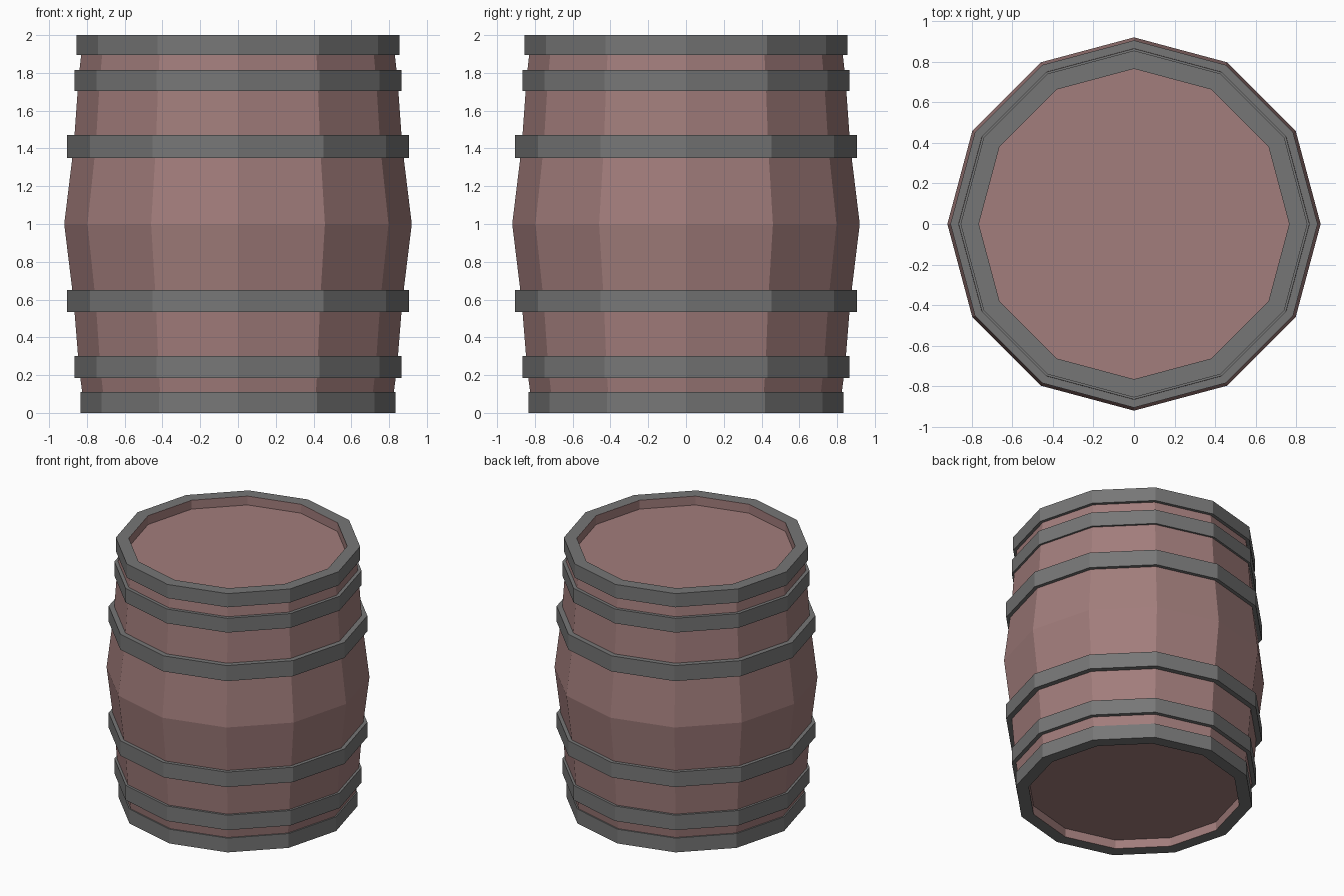
import bpy, bmesh, math

if "Cube" in bpy.data.objects:
    bpy.data.objects.remove(bpy.data.objects["Cube"])

SIDES = 12


def material(name, rgb):
    m = bpy.data.materials.new(name)
    m.diffuse_color = (*rgb, 1)
    m.use_nodes = True
    m.node_tree.nodes["Principled BSDF"].inputs["Base Color"].default_value = m.diffuse_color
    return m


def lathe(name, profile, mat, caps=False):
    """Revolve (radius, z) points into a faceted ring; caps close both ends."""
    bm = bmesh.new()
    rings = []
    for r, z in profile:
        rings.append([bm.verts.new((r * math.cos(2 * math.pi * i / SIDES),
                                    r * math.sin(2 * math.pi * i / SIDES), z))
                      for i in range(SIDES)])
    for a, b in zip(rings, rings[1:]):
        for i in range(SIDES):
            j = (i + 1) % SIDES
            bm.faces.new((a[i], a[j], b[j], b[i]))
    if caps:
        bm.faces.new(rings[0][::-1])
        bm.faces.new(rings[-1])
    me = bpy.data.meshes.new(name)
    bm.to_mesh(me)
    bm.free()
    me.materials.append(mat)
    ob = bpy.data.objects.new(name, me)
    bpy.context.collection.objects.link(ob)
    return ob


wood = material("wood", (0.36, 0.205, 0.20))
iron = material("iron", (0.183, 0.183, 0.183))

# Bulging staves, turned in at both ends to recessed heads
lathe("barrel_body", [
    (0.745, 0.07), (0.745, 0.002), (0.815, 0.002), (0.825, 0.11), (0.842, 0.24),
    (0.87, 0.59), (0.92, 1.0), (0.87, 1.41), (0.845, 1.76), (0.83, 1.9),
    (0.82, 1.998), (0.765, 1.998), (0.765, 1.93)], wood, caps=True)

# Hoops around the staves
for name, r, z0, z1 in [("lower_hoop", 0.865, 0.185, 0.30),
                        ("lower_middle_hoop", 0.905, 0.535, 0.65),
                        ("upper_middle_hoop", 0.905, 1.35, 1.47),
                        ("upper_hoop", 0.865, 1.705, 1.815)]:
    lathe(name, [(r - 0.06, z0), (r, z0), (r, z1), (r - 0.06, z1)], iron)

# End hoops that also cover the rims
lathe("bottom_rim_hoop", [(0.745, 0), (0.835, 0), (0.835, 0.11), (0.80, 0.11)][::1], iron)
lathe("top_rim_hoop", [(0.81, 1.895), (0.855, 1.895), (0.855, 2), (0.765, 2)], iron)
